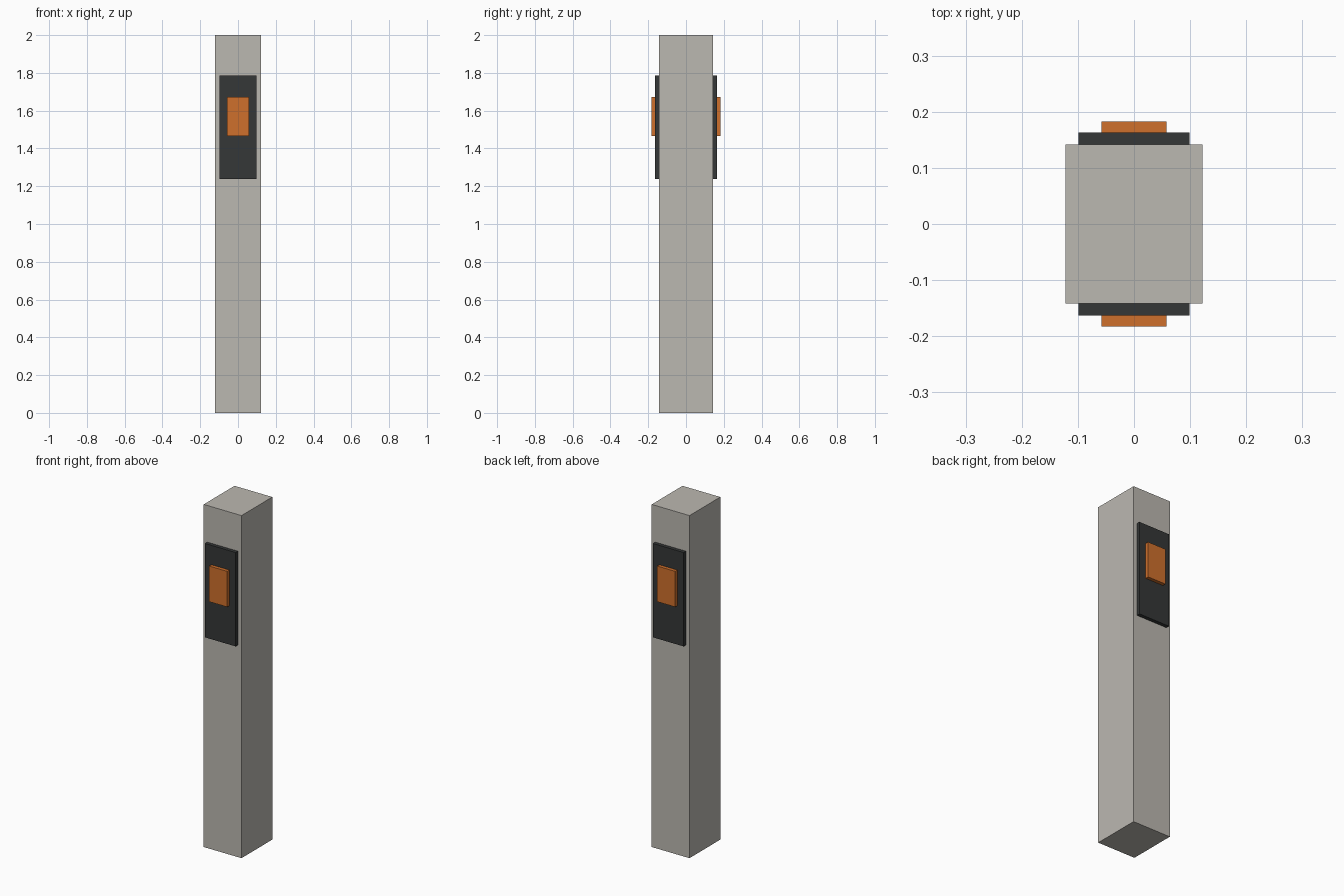
import bpy

if "Cube" in bpy.data.objects:
    bpy.data.objects.remove(bpy.data.objects["Cube"])


def material(name, color):
    mat = bpy.data.materials.new(name)
    mat.diffuse_color = color
    mat.use_nodes = True
    mat.node_tree.nodes["Principled BSDF"].inputs["Base Color"].default_value = mat.diffuse_color
    return mat


def box(name, x, y, z, mat=None):
    """Box spanning the given (min, max) ranges."""
    spans = (x, y, z)
    bpy.ops.mesh.primitive_cube_add(size=1, location=[(a + b) / 2 for a, b in spans])
    obj = bpy.context.object
    obj.name = name
    obj.scale = [b - a for a, b in spans]
    bpy.ops.object.transform_apply(location=False, rotation=False, scale=True)
    if mat:
        obj.data.materials.append(mat)
    return obj


dark = material("dark_panel", (0.035, 0.038, 0.038, 1))
orange = material("orange_lens", (0.62, 0.16, 0.025, 1))
stone = material("warm_grey", (0.50, 0.48, 0.44, 1))

# Square-edged post
box("post", (-0.122, 0.122), (-0.142, 0.142), (0, 2), stone)

# Panel and reflector on the front and back faces
for side, s in (("front", -1), ("back", 1)):
    box(f"{side}_panel", (-0.099, 0.099), sorted((s * 0.142, s * 0.163)), (1.238, 1.786), dark)
    box(f"{side}_reflector", (-0.058, 0.058), sorted((s * 0.163, s * 0.183)), (1.465, 1.673), orange)
